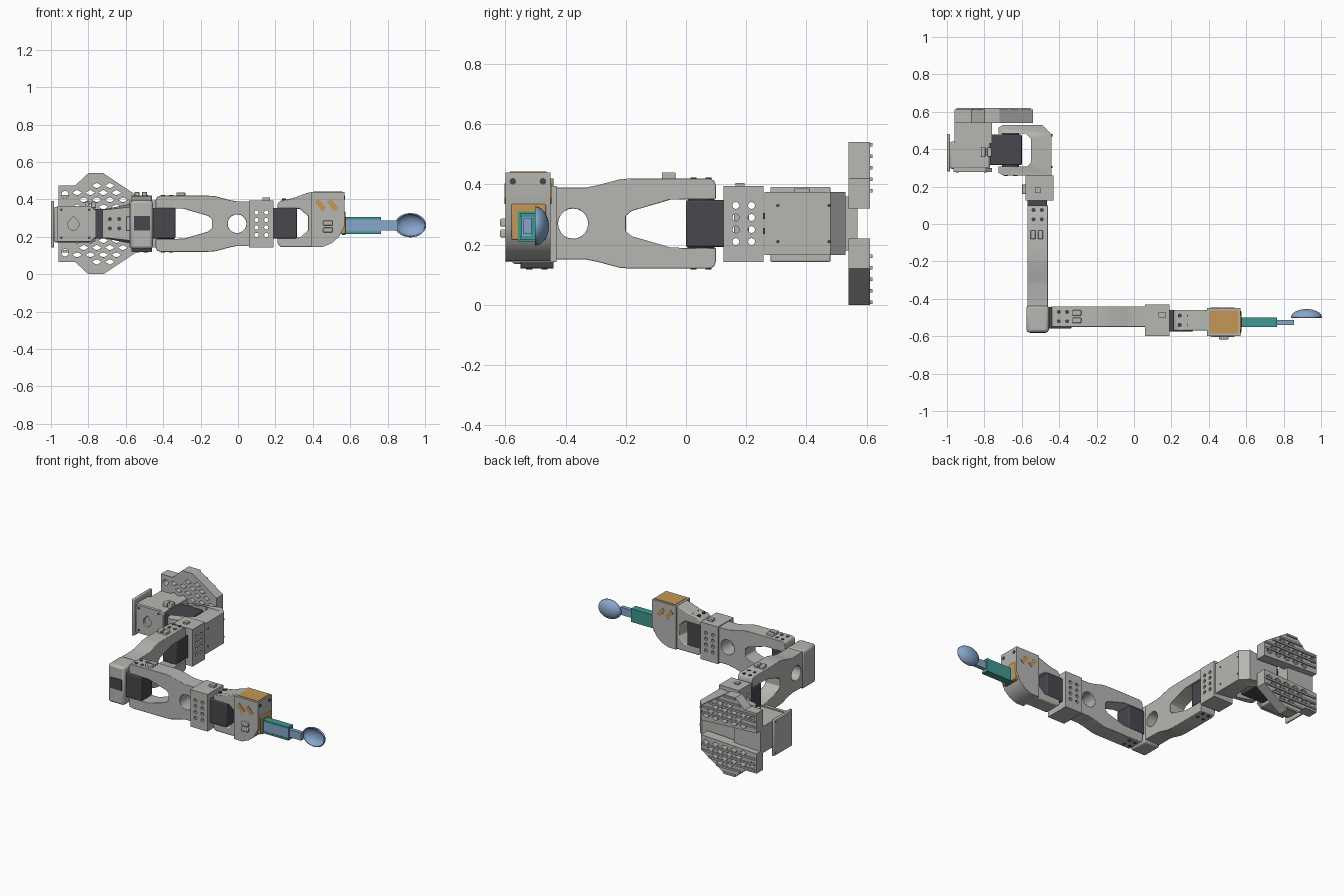
import bpy, bmesh, math
from mathutils import Vector

if "Cube" in bpy.data.objects:
    bpy.data.objects.remove(bpy.data.objects["Cube"])


def material(name, rgb):
    m = bpy.data.materials.new(name)
    m.use_nodes = True
    m.diffuse_color = (*rgb, 1)
    m.node_tree.nodes["Principled BSDF"].inputs["Base Color"].default_value = (*rgb, 1)
    return m


GREY = material("light grey plastic", (0.47, 0.47, 0.45))
DARK = material("dark servo plastic", (0.065, 0.065, 0.075))
ORANGE = material("orange insert", (0.56, 0.31, 0.09))
TEAL = material("teal grip", (0.05, 0.32, 0.28))
BLUE = material("blue spoon", (0.24, 0.38, 0.60))
MID = 0.27  # height of the arm's centre line


def finish(name, bm, mat, bevel=0.0, segments=2):
    bmesh.ops.recalc_face_normals(bm, faces=bm.faces)
    me = bpy.data.meshes.new(name)
    bm.to_mesh(me)
    bm.free()
    me.materials.append(mat)
    ob = bpy.data.objects.new(name, me)
    bpy.context.collection.objects.link(ob)
    if bevel:
        mod = ob.modifiers.new("rounded edges", "BEVEL")
        mod.width, mod.segments, mod.limit_method = bevel, segments, "ANGLE"
    bpy.ops.object.select_all(action="DESELECT")
    ob.select_set(True)
    bpy.context.view_layer.objects.active = ob
    bpy.ops.object.shade_smooth_by_angle(angle=math.radians(30))
    return ob


def box(name, xs, ys, zs, mat=GREY, bevel=0.0):
    bm = bmesh.new()
    bmesh.ops.create_cube(bm, size=1)
    for v in bm.verts:
        v.co = Vector([(r[0] + r[1]) / 2 + c * (r[1] - r[0])
                       for c, r in zip(v.co, (xs, ys, zs))])
    return finish(name, bm, mat, bevel)


def ngon(cx, cy, rx, ry=None, n=16):
    ry = ry or rx
    return [(cx + rx * math.cos(2 * math.pi * i / n), cy + ry * math.sin(2 * math.pi * i / n))
            for i in range(n)]


def profile(name, loops, plane, lo, hi, mat=GREY, bevel=0.0):
    """Extrude an outline (first loop) with holes (other loops) between lo and hi."""
    cu = bpy.data.curves.new(name, "CURVE")
    cu.dimensions, cu.fill_mode, cu.extrude = "2D", "BOTH", 0.5
    for pts in loops:
        sp = cu.splines.new("POLY")
        sp.points.add(len(pts) - 1)
        for p, (a, b) in zip(sp.points, pts):
            p.co = (a, b, 0, 1)
        sp.use_cyclic_u = True
    tmp = bpy.data.objects.new(name, cu)
    bpy.context.collection.objects.link(tmp)
    me = bpy.data.meshes.new_from_object(
        tmp.evaluated_get(bpy.context.evaluated_depsgraph_get()))
    bpy.data.objects.remove(tmp)
    bpy.data.curves.remove(cu)
    bm = bmesh.new()
    bm.from_mesh(me)
    bpy.data.meshes.remove(me)
    bmesh.ops.remove_doubles(bm, verts=bm.verts, dist=1e-5)
    for v in bm.verts:
        a, b, d = v.co.x, v.co.y, lo + (v.co.z + 0.5) * (hi - lo)
        v.co = {"xz": (a, d, b), "yz": (d, a, b), "xy": (a, b, d)}[plane]
    return finish(name, bm, mat, bevel)


def mirror(half):
    return half + [(a, -b) for a, b in reversed(half)]


def rect(a, b):
    return [(a[0], b[0]), (a[1], b[0]), (a[1], b[1]), (a[0], b[1])]


def screws(name, plane, ca, cb, da, db, lo, hi, r=0.011):
    for i, (sa, sb) in enumerate([(-1, -1), (1, -1), (1, 1), (-1, 1)]):
        profile(f"{name}_{i}", [ngon(ca + sa * da, cb + sb * db, r, n=10)], plane, lo, hi, DARK)


# Forked links: a U-shaped fork, a waist and a rounded window
def fork_link(name, plane, tip, sign, length, window, lo, hi):
    outer = [(length, 0.12), (0.43, 0.12), (0.39, 0.128), (0.32, 0.147), (0.28, 0.15),
             (0.025, 0.15), (0.007, 0.143), (0, 0.125)]
    inner = [(0, 0.082), (0.15, 0.08), (0.19, 0.068), (0.28, 0.042), (0.30, 0.025)]
    hole = ngon(window, 0, 0.05, 0.05, 20)
    place = lambda pts: [(tip + sign * u, MID + v) for u, v in pts]
    profile(name, [place(mirror(outer + inner)), place(hole)], plane, lo, hi, GREY, 0.01)


fork_link("upper_link", "yz", 0.10, -1, 0.66, 0.475, -0.57, -0.46)
fork_link("forearm_link", "xz", -0.44, 1, 0.52, 0.435, -0.55, -0.44)
box("elbow_block", (-0.575, -0.455), (-0.58, -0.435), (0.135, 0.395), GREY, 0.015)
box("elbow_recess", (-0.555, -0.47), (-0.584, -0.575), (0.235, 0.31), DARK)


# Servo holders with a grid of through holes
def holder(name, plane, a, lo, hi):
    mid = sum(a) / 2
    holes = [ngon(mid + s * 0.026, MID + k * 0.04, 0.012, n=8)
             for s in (-1, 1) for k in (-1.5, -0.5, 0.5, 1.5)]
    profile(name, [rect(a, (0.142, 0.395))] + holes, plane, lo, hi)


holder("shoulder_holder", "yz", (0.125, 0.258), -0.58, -0.43)
holder("wrist_holder", "xz", (0.06, 0.19), -0.60, -0.43)
box("shoulder_holder_clip", (-0.60, -0.575), (0.16, 0.21), (0.23, 0.31), GREY, 0.005)
box("shoulder_holder_tab", (-0.53, -0.50), (0.165, 0.195), (0.39, 0.405))
box("wrist_holder_tab", (0.13, 0.17), (-0.50, -0.47), (0.39, 0.41))


# Servos with their output horns
def servo(name, xs, ys, zs, horn, axis="z"):
    box(name, xs, ys, zs, DARK, 0.006)
    if axis == "z":
        profile(name + "_horn", [ngon(*horn, 0.045, n=20)], "xy", MID - 0.1, MID + 0.1, DARK)
    else:
        profile(name + "_horn", [ngon(*horn, 0.045, n=20)], "xz", 0.28, 0.50, DARK)


servo("shoulder_servo", (-0.57, -0.465), (0, 0.13), (0.192, 0.348), (-0.515, 0.05))
servo("elbow_servo", (-0.46, -0.335), (-0.56, -0.445), (0.192, 0.355), (-0.385, -0.495))
servo("wrist_servo", (0.185, 0.315), (-0.575, -0.46), (0.192, 0.355), (0.27, -0.515))
servo("base_servo", (-0.79, -0.60), (0.315, 0.478), (0.19, 0.35), (-0.66, MID), "y")

# Screws and cable clips on the fork tips
for side, z in (("top", 0.42), ("bottom", 0.12)):
    screws(f"upper_{side}_screw", "xy", -0.515, 0.05, 0.022, 0.025, z - 0.003, z + 0.003)
    screws(f"forearm_{side}_screw", "xy", -0.38, -0.495, 0.022, 0.025, z - 0.003, z + 0.003)
for k in (-1, 1):
    box(f"upper_clip_{k}", (-0.52 + k * 0.02 - 0.014, -0.52 + k * 0.02 + 0.014),
        (-0.08, -0.035), (0.41, 0.44), GREY, 0.004)
    box(f"forearm_clip_{k}", (-0.33, -0.282),
        (-0.495 + k * 0.02 - 0.014, -0.495 + k * 0.02 + 0.014), (0.41, 0.437), GREY, 0.004)
    box(f"base_clip_{k}", (-0.79 + k * 0.017 - 0.012, -0.79 + k * 0.017 + 0.012),
        (0.36, 0.41), (0.355, 0.388), GREY, 0.004)
    box(f"wrist_clip_{k}", (0.455, 0.505), (-0.617, -0.59),
        (0.255 + k * 0.018 - 0.013, 0.255 + k * 0.018 + 0.013), GREY, 0.004)

# Shoulder yoke turning on the base servo
yoke = [(-0.70, 0.26), (-0.44, 0.26), (-0.44, 0.48), (-0.49, 0.53), (-0.70, 0.53),
        (-0.725, 0.515), (-0.725, 0.485), (-0.58, 0.485), (-0.55, 0.455),
        (-0.55, 0.33), (-0.57, 0.308), (-0.725, 0.308), (-0.725, 0.275)]
ob = profile("shoulder_yoke", [yoke], "xy", 0.165, 0.375)
for v in ob.data.vertices:  # the arms get narrower towards their tips
    if v.co.x < -0.65:
        v.co.z = MID + (v.co.z - MID) * 0.72
screws("yoke_front_screw", "xz", -0.66, MID, 0.025, 0.025, 0.257, 0.262)
screws("yoke_side_screw", "yz", 0.39, MID, 0.085, 0.06, -0.442, -0.437, 0.006)

# Base: servo housing, cover with a teardrop opening, end flange, spacer
box("base_housing", (-0.985, -0.77), (0.295, 0.44), (0.17, 0.36), GREY, 0.01)
drop = [(-0.88 + 0.03 * math.cos(t), 0.265 + 0.03 * math.sin(t))
        for t in [math.radians(130 + i * 20) for i in range(15)]] + [(-0.88, 0.31)]
cover = [(-0.965, 0.175), (-0.79, 0.175), (-0.76, 0.20), (-0.76, 0.34), (-0.79, 0.365),
         (-0.965, 0.365)]
profile("base_cover", [cover, drop], "xz", 0.278, 0.30)
screws("cover_screw", "xz", -0.87, MID, 0.075, 0.075, 0.275, 0.28, 0.007)
box("base_flange", (-1.0, -0.983), (0.28, 0.48), (0.142, 0.392), GREY, 0.006)
screws("flange_screw", "yz", 0.38, 0.267, 0.08, 0.105, -1.0, -0.996, 0.01)
box("base_spacer", (-0.96, -0.76), (0.43, 0.57), (0.18, 0.36))

# Clamp jaws: two perforated plates with ribs on the back
jaw = [(-0.96, 0.07), (-0.96, 0.205), (-0.87, 0.205), (-0.80, 0.27), (-0.72, 0.27),
       (-0.54, 0.15), (-0.54, 0.05)]


def span(v):
    xs = []
    for (x0, v0), (x1, v1) in zip(jaw, jaw[1:] + jaw[:1]):
        if (v0 - v) * (v1 - v) < 0:
            xs.append(x0 + (x1 - x0) * (v - v0) / (v1 - v0))
    return (min(xs), max(xs)) if xs else (0, 0)


for label, s in (("upper", 1), ("lower", -1)):
    flip = lambda pts: [(x, MID + s * v) for x, v in pts]
    loops = [flip(jaw), flip(ngon(-0.925, 0.155, 0.02))]
    for row in range(5):
        v = 0.09 + row * 0.038
        for col in range(8):
            x = -0.93 + col * 0.07 + (row % 2) * 0.035
            ends = [span(v + d) for d in (-0.018, 0, 0.018)]
            clear = x - 0.036 > max(e[0] for e in ends) and x + 0.036 < min(e[1] for e in ends)
            if clear and math.hypot(x + 0.925, v - 0.155) > 0.055:
                loops.append(flip(ngon(x, v, 0.026, 0.015, 4)))
    profile(f"{label}_jaw", loops, "xz", 0.54, 0.611)
    for row in range(5):
        v = 0.109 + row * 0.038
        a, b = span(v)
        if b - a > 0.05:
            z = MID + s * v
            box(f"{label}_jaw_rib_{row}", (a + 0.01, b - 0.01), (0.605, 0.62),
                (z - 0.006, z + 0.006))

# Wrist: fork arms, tool block, orange insert
arms = [(0.40, 0.44), (0.37, 0.435), (0.29, 0.405), (0.23, 0.395), (0.212, 0.38), (0.212, 0.35),
        (0.33, 0.35), (0.375, 0.31), (0.375, 0.235), (0.33, 0.195), (0.212, 0.195),
        (0.212, 0.16), (0.23, 0.145), (0.40, 0.145)]
profile("wrist_fork", [arms], "xz", -0.57, -0.46, GREY, 0.006)
block = [(0.39, 0.44), (0.39, 0.145), (0.45, 0.145), (0.50, 0.165), (0.54, 0.20),
         (0.57, 0.26), (0.57, 0.44)]
profile("tool_block", [block], "xz", -0.60, -0.45)
screws("wrist_screw", "xy", 0.27, -0.515, 0.025, 0.025, 0.39, 0.405)
box("insert_top", (0.405, 0.56), (-0.585, -0.463), (0.436, 0.443), ORANGE)
box("insert_front", (0.53, 0.574), (-0.58, -0.465), (0.215, 0.335), ORANGE, 0.005)
for i, x in enumerate((0.41, 0.475)):
    slot = [(x, 0.385), (x + 0.02, 0.403), (x + 0.062, 0.355), (x + 0.04, 0.335)]
    profile(f"insert_slot_front_{i}", [slot], "xz", -0.603, -0.598, ORANGE)
    profile(f"insert_slot_back_{i}", [slot], "xz", -0.452, -0.447, ORANGE)
for i, y in enumerate((-0.575, -0.475)):
    profile(f"block_screw_{i}", [ngon(y, 0.41, 0.011, n=10)], "yz", 0.568, 0.573, DARK)

# Teal grip: a channel open to the front, with an end collar
channel = [(-0.55, 0.215), (-0.50, 0.215), (-0.50, 0.305), (-0.55, 0.305),
           (-0.55, 0.292), (-0.515, 0.292), (-0.515, 0.228), (-0.55, 0.228)]
profile("grip_channel", [channel], "yz", 0.56, 0.765, TEAL)
box("grip_collar", (0.555, 0.575), (-0.557, -0.497), (0.21, 0.31), TEAL)

# Spoon: handle and a hollow bowl opening to the front
box("spoon_handle", (0.57, 0.765), (-0.547, -0.515), (0.228, 0.292), BLUE)
box("spoon_neck", (0.76, 0.855), (-0.54, -0.513), (0.235, 0.287), BLUE)
bm = bmesh.new()
bmesh.ops.create_uvsphere(bm, u_segments=32, v_segments=16, radius=1)
bmesh.ops.delete(bm, geom=[v for v in bm.verts if v.co.z < -0.01], context="VERTS")
for v in bm.verts:
    v.co = (0.922 + 0.077 * v.co.x, -0.502 + 0.04 * v.co.z, 0.262 + 0.058 * v.co.y)
ob = finish("spoon_bowl", bm, BLUE)
mod = ob.modifiers.new("wall", "SOLIDIFY")
mod.thickness, mod.offset = 0.007, -1
